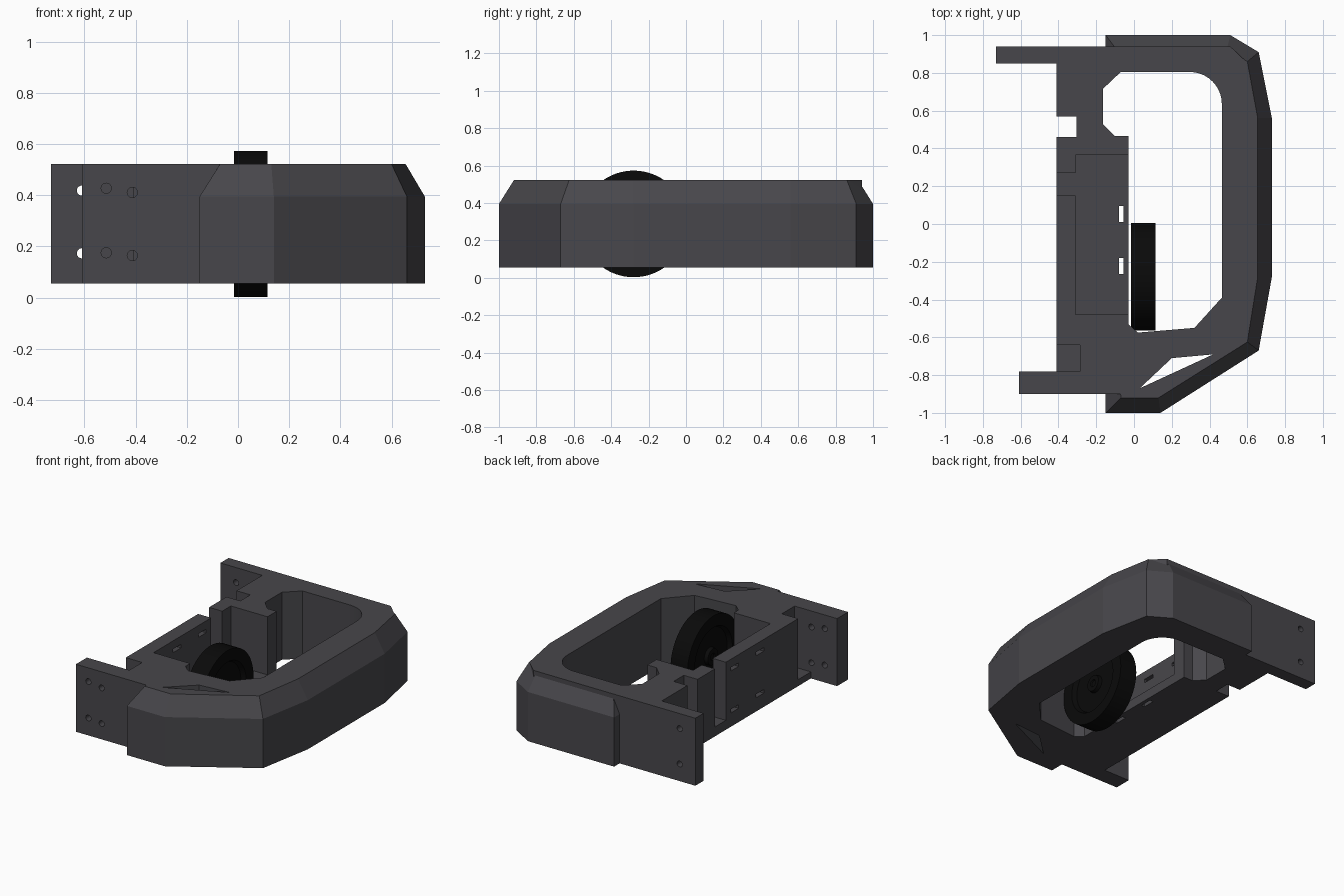
import bpy, bmesh, math
from mathutils import Matrix

cube = bpy.data.objects.get("Cube")
if cube:
    bpy.data.objects.remove(cube, do_unlink=True)


def material(name, rgb):
    m = bpy.data.materials.new(name)
    m.use_nodes = True
    m.diffuse_color = (*rgb, 1)
    bsdf = m.node_tree.nodes["Principled BSDF"]
    bsdf.inputs["Base Color"].default_value = (*rgb, 1)
    bsdf.inputs["Roughness"].default_value = 0.7
    return m


GREY = material("charcoal plastic", (0.064, 0.062, 0.07))
BLACK = material("black rubber", (0.003, 0.003, 0.003))
BOTTOM, TOP, SHOULDER = 0.055, 0.522, 0.395


def finish(bm, name, mat):
    bmesh.ops.recalc_face_normals(bm, faces=bm.faces)
    me = bpy.data.meshes.new(name)
    bm.to_mesh(me)
    bm.free()
    me.materials.append(mat)
    ob = bpy.data.objects.new(name, me)
    bpy.context.collection.objects.link(ob)
    return ob


def loft(name, layers, mat=GREY):
    """Solid through stacked outlines, given as (z, points)."""
    bm = bmesh.new()
    rings = [[bm.verts.new((x, y, z)) for x, y in pts] for z, pts in layers]
    n = len(rings[0])
    for a, b in zip(rings, rings[1:]):
        for i in range(n):
            j = (i + 1) % n
            bm.faces.new((a[i], a[j], b[j], b[i]))
    bm.faces.new(rings[0][::-1])
    bm.faces.new(rings[-1])
    return finish(bm, name, mat)


def prism(name, pts, z0=-0.1, z1=0.8):
    return loft(name, [(z0, pts), (z1, pts)])


def box(name, x0, x1, y0, y1, z0=-0.1, z1=0.8):
    return prism(name, [(x0, y0), (x1, y0), (x1, y1), (x0, y1)], z0, z1)


def combine(target, tool, operation="DIFFERENCE"):
    """Apply a boolean and remove the tool."""
    mod = target.modifiers.new("cut", "BOOLEAN")
    mod.operation, mod.solver, mod.object = operation, "EXACT", tool
    bpy.ops.object.select_all(action="DESELECT")
    bpy.context.view_layer.objects.active = target
    target.select_set(True)
    bpy.ops.object.modifier_apply(modifier=mod.name)
    bpy.data.objects.remove(tool, do_unlink=True)


# Chamfered outer bumper
outer = [(-.15, -1), (.14, -1), (.66, -.67), (.73, -.28),
         (.73, .56), (.66, .91), (.51, 1), (-.15, 1)]
inner = [(-.07, -.92), (.13, -.92), (.6, -.625), (.655, -.28),
         (.655, .56), (.6, .86), (.49, .92), (-.09, .92)]
frame = loft("frame", [(BOTTOM, outer), (SHOULDER, outer), (TOP, inner)])

# Main plate with the two mounting flanges
plate = prism("plate", [(-.41, .85), (-.73, .85), (-.73, .94), (.51, .94),
                        (.594, .86), (.594, -.615), (.13, -.9), (-.61, -.9),
                        (-.61, -.78), (-.41, -.78)], BOTTOM, TOP)
combine(frame, plate, "UNION")

# Large opening with one rounded corner
arc = [(.295 + .17 * math.sin(t), .635 + .17 * math.cos(t))
       for t in (math.pi / 2 * i / 10 for i in range(11))]
opening = [(-.03, .465), (-.1, .465), (-.165, .53), (-.165, .715), (-.07, .805)]
opening += arc + [(.465, -.39), (.32, -.55), (.02, -.575), (-.03, -.53)]
combine(frame, prism("opening", opening))

# Triangular slit and side notches
combine(frame, prism("slit", [(.03, -.87), (.42, -.69), (.2, -.71)]))
combine(frame, box("back_notch", -.5, -.305, .46, .57))
combine(frame, box("front_notch", -.5, -.285, -.78, -.64, .1))

# Motor pocket, open to the side through a gap in its wall
combine(frame, prism("pocket", [(0, .365), (-.31, .365), (-.31, .27), (-.5, .27),
                                (-.5, .15), (-.31, .15), (-.31, -.48), (0, -.48)],
                     .12))

# Tie slots through the pocket floor and wall
for y0, y1 in ((.01, .095), (-.265, -.18)):
    combine(frame, box("floor_slot", -.08, -.055, y0, y1))
    for z in (.15, .44):
        combine(frame, box("wall_slot", -.45, -.27, y0, y1, z, z + .025))


# Screw holes in the flanges
def screw_hole(x, y, z):
    bm = bmesh.new()
    place = Matrix.Translation((x, y, z)) @ Matrix.Rotation(math.pi / 2, 4, "X")
    bmesh.ops.create_cone(bm, cap_ends=True, segments=20, radius1=.02,
                          radius2=.02, depth=.2, matrix=place)
    combine(frame, finish(bm, "screw_hole", GREY))


for x, y, z in ((-.515, -.84, .427), (-.515, -.84, .175), (-.413, -.84, .411),
                (-.413, -.84, .164), (-.61, .9, .418), (-.61, .9, .173)):
    screw_hole(x, y, z)


# Wheel: tyre, recessed disc and hub turned about the x axis
half = [(.052, 0), (.052, .02), (.06, .025), (.06, .055), (.035, .06),
        (.035, .19), (.065, .205), (.065, .285)]
profile = half + [(-x, r) for x, r in reversed(half)]
bm = bmesh.new()
verts = [bm.verts.new((x, 0, r)) for x, r in profile]
edges = [bm.edges.new(pair) for pair in zip(verts, verts[1:])]
bmesh.ops.spin(bm, geom=verts + edges, cent=(0, 0, 0), axis=(1, 0, 0),
               angle=math.tau, steps=72, use_merge=True)
bmesh.ops.remove_doubles(bm, verts=bm.verts, dist=.0001)
wheel = finish(bm, "wheel", BLACK)
wheel.location = (.05, -.28, .288)
bpy.ops.object.select_all(action="DESELECT")
bpy.context.view_layer.objects.active = wheel
wheel.select_set(True)
bpy.ops.object.shade_smooth_by_angle(angle=math.radians(30))
